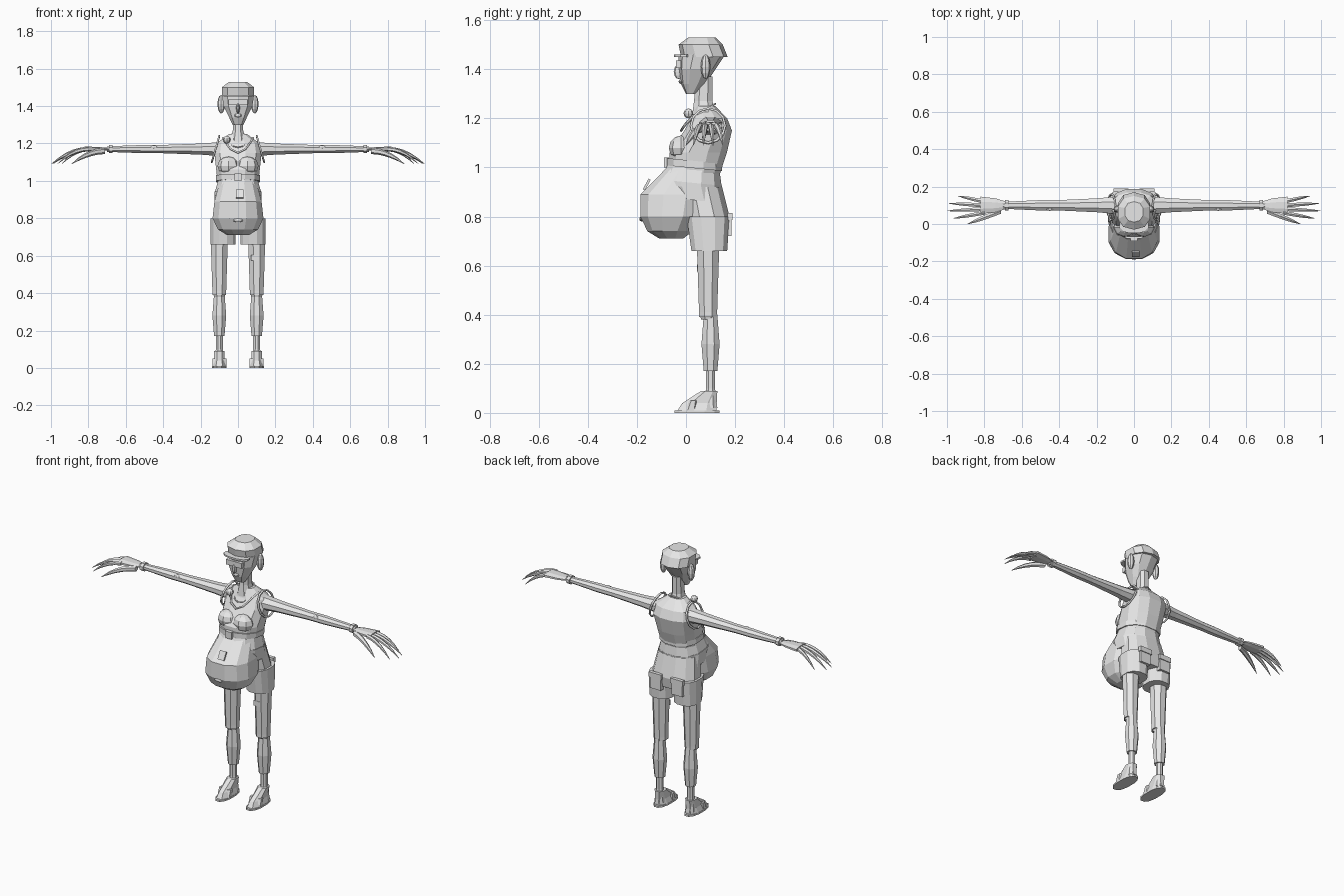
import bpy
import bmesh
from math import cos, sin, pi, copysign
from mathutils import Matrix, Vector

default = bpy.data.objects.get("Cube")
if default:
    bpy.data.objects.remove(default, do_unlink=True)

shade = (.8, .8, .8, 1)
grey = bpy.data.materials.new("plain grey")
grey.use_nodes = True
grey.diffuse_color = shade
grey.node_tree.nodes["Principled BSDF"].inputs["Base Color"].default_value = shade


def add_object(name, data, mirror):
    """Link the part, give it the material and mirror paired parts across x."""
    data.materials.append(grey)
    part = bpy.data.objects.new(name, data)
    bpy.context.collection.objects.link(part)
    if mirror:
        modifier = part.modifiers.new("Mirror", "MIRROR")
        modifier.use_mirror_merge = False


def add_mesh(name, bm, mirror):
    bmesh.ops.recalc_face_normals(bm, faces=bm.faces)
    mesh = bpy.data.meshes.new(name)
    bm.to_mesh(mesh)
    bm.free()
    add_object(name, mesh, mirror)


def rounded(value, power):
    """Squarish version of a sine or cosine for boxy cross-sections."""
    return copysign(abs(value) ** power, value)


def skin(name, rings, place, sides, power, mirror):
    """Join rings of (position, centre a, centre b, radius a, radius b) into a closed skin."""
    bm = bmesh.new()
    loops = []
    for position, centre_a, centre_b, radius_a, radius_b in rings:
        loop = []
        for i in range(sides):
            angle = 2 * pi * (i + .5) / sides
            a = centre_a + radius_a * rounded(cos(angle), power)
            b = centre_b + radius_b * rounded(sin(angle), power)
            loop.append(bm.verts.new(place(position, a, b)))
        loops.append(loop)
    for low, high in zip(loops, loops[1:]):
        for i in range(sides):
            bm.faces.new((low[i - 1], low[i], high[i], high[i - 1]))
    bm.faces.new(loops[0])
    bm.faces.new(loops[-1])
    add_mesh(name, bm, mirror)


def trunk(name, rings, x=0, slope=0, sides=12, mirror=False):
    """Upright form from rings of (height, front, back, half width)."""
    full = []
    for height, front, back, half in rings:
        full.append((height, x, (front + back) / 2, half, (back - front) / 2))
    skin(name, full, lambda p, a, b: (a, b, p + slope * b), sides, .85, mirror)


def band(name, height, front, back, half, thick=.03, **options):
    """Flat strip of even thickness around an upright form."""
    trunk(name, [(height, front, back, half), (height + thick, front, back, half)], **options)


AXES = {
    "x": lambda p, a, b: (p, a, b),
    "y": lambda p, a, b: (a, p, b),
    "z": lambda p, a, b: (a, b, p),
}


def limb(name, axis, centre, rings, flat=1, mirror=True):
    """Straight limb along an axis from pairs of (position, radius)."""
    full = [(position, *centre, radius, radius * flat) for position, radius in rings]
    skin(name, full, AXES[axis], 8, 1, mirror)


def finger(name, start, end, radius):
    """Tapering digit that droops more and more towards the tip."""
    start, end = Vector(start), Vector(end)
    rings = []
    for step in range(6):
        t = step / 5
        point = start.lerp(end, t)
        point.z = start.z + (end.z - start.z) * t * t
        size = radius * (1.1 - t ** 3)
        rings.append((*point, size, size))
    skin(name, rings, AXES["x"], 6, 1, True)


def box(name, centre, size, tilt=0, mirror=False):
    bm = bmesh.new()
    matrix = Matrix.Translation(centre) @ Matrix.Rotation(tilt, 4, "X")
    bmesh.ops.create_cube(bm, size=1, matrix=matrix @ Matrix.Diagonal((*size, 1)))
    add_mesh(name, bm, mirror)


def blob(name, centre, size, mirror=False):
    bm = bmesh.new()
    matrix = Matrix.Translation(centre) @ Matrix.Diagonal((*size, 1))
    bmesh.ops.create_uvsphere(bm, u_segments=8, v_segments=6, radius=1, matrix=matrix)
    add_mesh(name, bm, mirror)


def cord(name, rule, radius, mirror=False):
    """Closed thin tube whose points follow a rule of the angle's cosine and sine."""
    curve = bpy.data.curves.new(name, "CURVE")
    curve.dimensions = "3D"
    curve.bevel_depth = radius
    curve.bevel_resolution = 0
    spline = curve.splines.new("POLY")
    count = 12
    spline.points.add(count - 1)
    for i, point in enumerate(spline.points):
        angle = 2 * pi * i / count
        point.co = (*rule(cos(angle), sin(angle)), 1)
    spline.use_cyclic_u = True
    add_object(name, curve, mirror)


# Head, hair cap, face and neck
trunk("head", [(1.3, 0, .04, .03), (1.34, -.02, .08, .05), (1.4, -.03, .12, .08),
               (1.46, -.03, .16, .09)], sides=10)
trunk("hair_cap", [(1.45, -.02, .17, .09), (1.5, -.03, .15, .09), (1.53, .01, .12, .05)], sides=10)
trunk("neck", [(1.2, .02, .13, .05), (1.27, .03, .11, .03), (1.37, .04, .11, .03)], sides=8)
band("cap_brim", 1.45, -.05, .03, .08, thick=.01)
box("brow_band", (0, -.03, 1.42), (.1, .02, .03))
blob("nose", (0, -.03, 1.39), (.01, .02, .03))
blob("lips", (0, -.02, 1.35), (.02, .01, .01))
blob("ears", (.09, .08, 1.41), (.02, .02, .05), mirror=True)

# Sleeveless top
trunk("torso", [(.97, -.07, .14, .11), (1.06, -.07, .17, .12), (1.15, -.01, .19, .13),
                (1.2, .02, .17, .12), (1.25, .04, .12, .05)])
blob("bust", (.05, -.02, 1.08), (.06, .05, .05), mirror=True)
band("under_bust_band", 1, -.08, .15, .12, slope=-.1)
box("band_buckle", (0, -.08, 1.02), (.04, .02, .04))
cord("armhole_trim", lambda c, s: (.12 - .02 * s, .09 + .07 * c, 1.17 + .07 * s), .006, mirror=True)
cord("neckline_trim", lambda c, s: (.08 * c, .08 + .1 * s, 1.23 - .08 * s * s), .006)
cord("necklace", lambda c, s: (.05 * c, .06 + .06 * s, 1.22 + .04 * s), .004)
blob("brooch", (-.06, .01, 1.22), (.02, .02, .02))

# Belly and the cloth hanging over it
trunk("belly", [(.71, -.11, -.01, .06), (.74, -.16, .03, .11), (.8, -.19, .08, .14),
                (.89, -.19, .1, .13), (1, -.08, .1, .1)])
blob("navel", (0, -.18, .79), (.03, .01, .01))
trunk("waist_cloth", [(.87, -.07, .15, .13), (.93, -.11, .15, .13), (1, -.08, .14, .11)], slope=-.1)
band("cloth_hem", .92, -.11, .15, .13, thick=.02, slope=-.1)
box("cloth_tab", (.01, -.16, .93), (.04, .01, .05), tilt=-.5)

# Shorts with rear pockets
trunk("shorts_hips", [(.74, .01, .17, .14), (.8, -.01, .18, .14), (.92, -.03, .15, .12)])
trunk("shorts_legs", [(.66, .02, .17, .07), (.8, 0, .18, .07)], x=.08, mirror=True)
box("rear_pockets", (.07, .17, .76), (.07, .03, .08), mirror=True)
box("pocket_flaps", (.07, .18, .8), (.08, .02, .03), mirror=True)

# Legs with rolled cuffs at knee and ankle
hip, shin = (.1, .09), (.1, .1)
limb("thighs", "z", hip, [(.38, .03), (.41, .04), (.7, .05)])
limb("knee_cuffs", "z", hip, [(.39, .04), (.41, .04)])
limb("calves", "z", shin, [(.17, .03), (.28, .04), (.4, .03)])
limb("ankles", "z", shin, [(.02, .03), (.1, .02), (.18, .02)])
box("thigh_patch", (.09, .05, .59), (.04, .01, .03))

# Sandals and feet
band("soles", 0, -.05, .14, .04, thick=.01, x=.1, mirror=True)
trunk("feet", [(.01, -.04, .13, .04), (.04, -.02, .13, .03), (.09, .06, .13, .03)],
      x=.1, sides=8, mirror=True)
trunk("sandal_straps", [(.01, -.01, .05, .04), (.05, .01, .05, .04)], x=.1, sides=8, mirror=True)

# Long thin arms with bracelets and sores
arm = (.1, 1.17)
limb("arms", "x", arm, [(.1, .05), (.2, .04), (.4, .03), (.5, .03), (.7, .02)], flat=.8)
limb("bracelets", "x", arm, [(.67, .03), (.69, .03)], flat=.8)
for x in (.25, .45):
    blob("arm_sores", (x, .08, 1.18), (.02, .01, .01), mirror=True)

# Hands with spread, drooping fingers
limb("palms", "x", arm, [(.68, .02), (.74, .04), (.82, .05)], flat=.3)
for i, digit in enumerate(("index", "middle", "ring", "little")):
    reach = 1 - .02 * (i - 1.3) ** 2
    finger(digit + "_fingers", (.8, .06 + .02 * i, 1.17), (reach, .03 + .04 * i, 1.09), .011)
finger("thumbs", (.71, .07, 1.16), (.89, 0, 1.09), .015)
